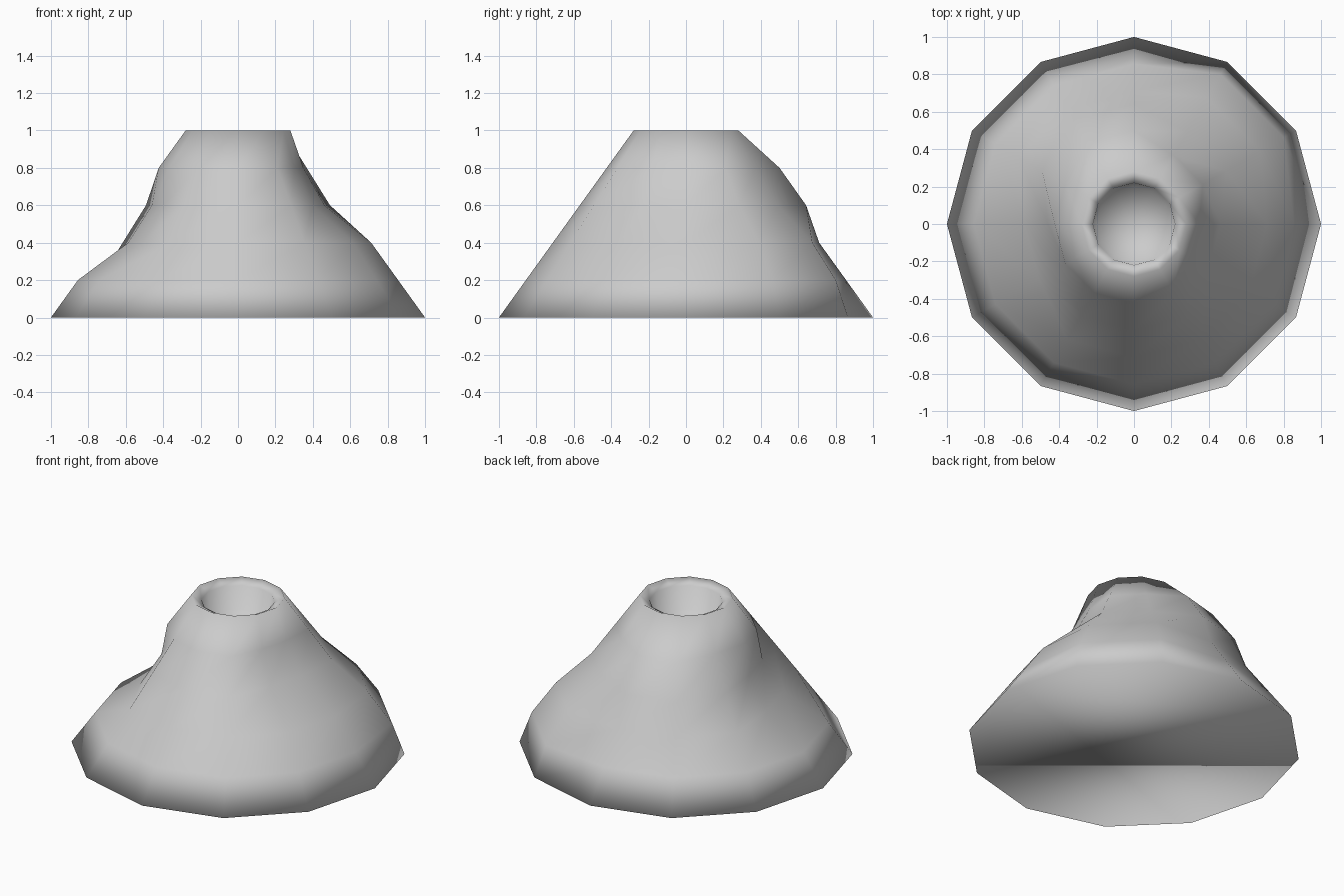
import bpy, bmesh
from math import cos, sin, pi

if "Cube" in bpy.data.objects:
    bpy.data.objects.remove(bpy.data.objects["Cube"])

SIDES = 12
# cone profile from foot to rim, then down into the crater: (radius, height)
PROFILE = [(1.0, 0.0), (0.856, 0.2), (0.712, 0.4), (0.568, 0.6), (0.424, 0.8),
           (0.28, 1.0), (0.22, 0.97), (0.20, 0.82)]

# bulges and hollows on the slope: (columns, lower ring, radii of the two rings)
PATCHES = [((1, 2), 1, (0.925, 0.78)),
           ((3, 4), 3, (0.642, 0.50)),
           ((6, 7), 2, (0.587, 0.46)),
           ((11, 0), 3, (0.462, 0.35))]

radius = {(k, i): r for k, (r, z) in enumerate(PROFILE) for i in range(SIDES)}
for columns, ring, radii in PATCHES:
    for i in columns:
        for k in (0, 1):
            radius[ring + k, i] = radii[k]

# rings of the mountain
bm = bmesh.new()
rings = []
for k, (_, z) in enumerate(PROFILE):
    ring = []
    for i in range(SIDES):
        a = 2 * pi * i / SIDES
        r = radius[k, i]
        ring.append(bm.verts.new((r * cos(a), r * sin(a), z)))
    rings.append(ring)

# slope and crater walls
for low, high in zip(rings, rings[1:]):
    for i in range(SIDES):
        j = (i + 1) % SIDES
        bm.faces.new((low[i], low[j], high[j], high[i]))

# base and crater floor
bm.faces.new(rings[0][::-1])
centre = bm.verts.new((0, 0, PROFILE[-1][1]))
for i in range(SIDES):
    bm.faces.new((rings[-1][i], rings[-1][(i + 1) % SIDES], centre))

bmesh.ops.recalc_face_normals(bm, faces=bm.faces)
for f in bm.faces:
    f.smooth = True
mesh = bpy.data.meshes.new("volcano_cone")
bm.to_mesh(mesh)
bm.free()
bpy.context.collection.objects.link(bpy.data.objects.new("volcano_cone", mesh))
